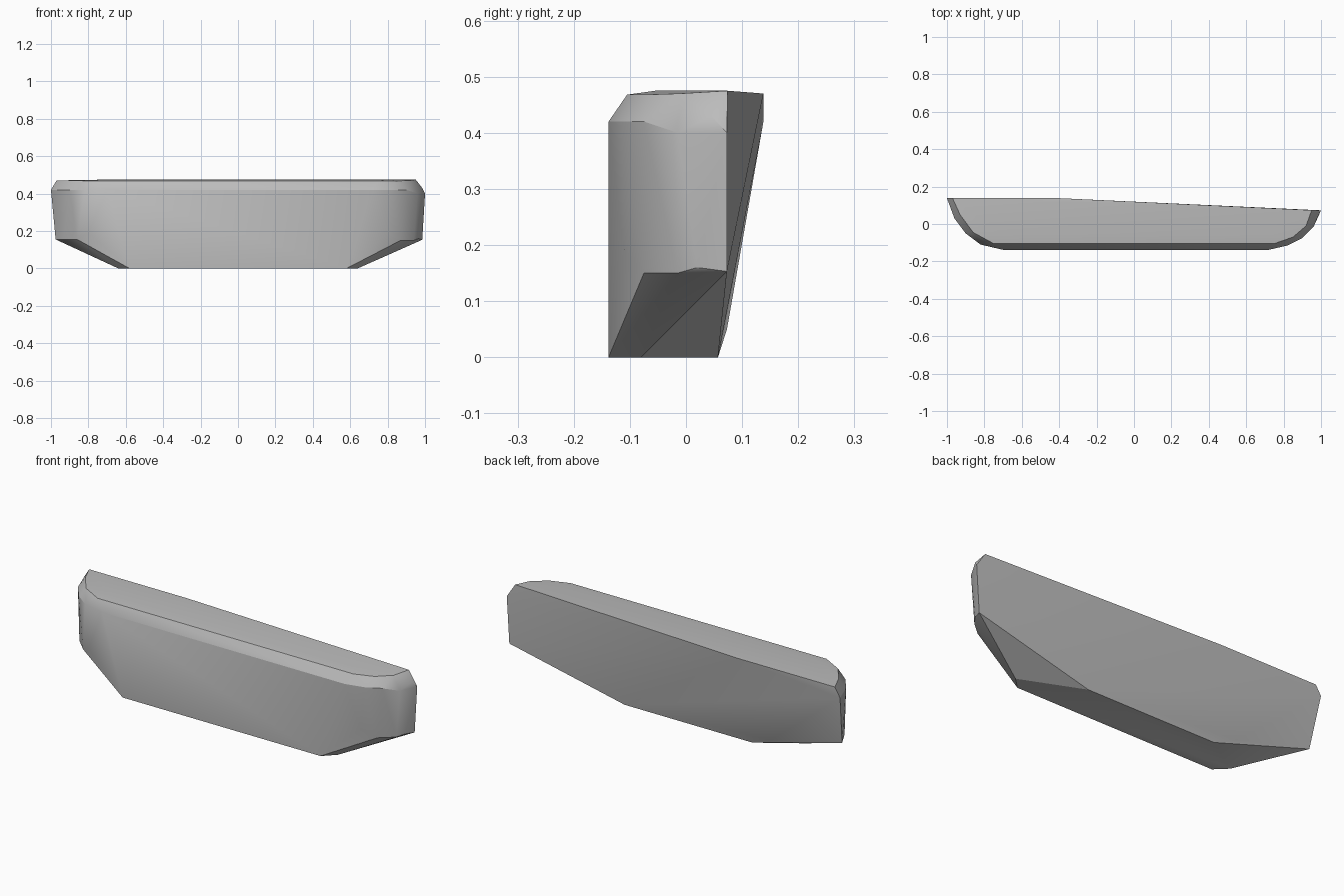
import bpy
import bmesh
import math

cube = bpy.data.objects.get("Cube")
if cube:
    bpy.data.objects.remove(cube, do_unlink=True)


def make_material(name, colour):
    mat = bpy.data.materials.new(name)
    mat.use_nodes = True
    mat.diffuse_color = colour
    mat.node_tree.nodes["Principled BSDF"].inputs["Base Color"].default_value = colour
    return mat


def convex_shell(name, points, mat):
    """Wrap the points in a closed convex body with merged flat panels."""
    bm = bmesh.new()
    for p in points:
        bm.verts.new(p)
    hull = bmesh.ops.convex_hull(bm, input=bm.verts[:])
    spare = set(hull["geom_interior"] + hull["geom_unused"])
    bmesh.ops.delete(bm, geom=[g for g in spare if isinstance(g, bmesh.types.BMVert)],
                     context="VERTS")
    bmesh.ops.dissolve_limit(bm, angle_limit=math.radians(0.5),
                             verts=bm.verts[:], edges=bm.edges[:])
    bmesh.ops.recalc_face_normals(bm, faces=bm.faces[:])
    mesh = bpy.data.meshes.new(name)
    bm.to_mesh(mesh)
    bm.free()
    mesh.materials.append(mat)
    obj = bpy.data.objects.new(name, mesh)
    bpy.context.collection.objects.link(obj)
    bpy.context.view_layer.objects.active = obj
    obj.select_set(True)
    bpy.ops.object.shade_smooth_by_angle(angle=math.radians(28))
    return obj


# Upper rim at each end, curving from the front panel round to the back
right_rim = [(0.72, -0.138, 0.42), (0.82, -0.115, 0.42), (0.90, -0.075, 0.42),
             (0.96, -0.015, 0.40), (0.985, 0.045, 0.43), (1.0, 0.073, 0.40)]
left_rim = [(-0.70, -0.138, 0.42), (-0.82, -0.11, 0.42), (-0.90, -0.05, 0.42),
            (-0.96, 0.03, 0.42), (-1.0, 0.138, 0.42)]

# Lower corners where the end walls meet the sloping underside
right_low = [(0.80, -0.11, 0.19), (0.87, -0.075, 0.15), (0.94, -0.015, 0.15),
             (0.965, 0.02, 0.16), (0.985, 0.073, 0.153)]
left_low = [(-0.80, -0.11, 0.19), (-0.86, -0.07, 0.155), (-0.93, 0.0, 0.155),
            (-0.975, 0.085, 0.155)]

# Crowned top, with a chamfer at the front edge
top = [(0.75, -0.105, 0.468), (0.85, -0.07, 0.468), (0.92, -0.01, 0.47),
       (0.95, 0.074, 0.475), (-0.40, 0.138, 0.47), (-0.97, 0.138, 0.47),
       (-0.93, 0.05, 0.471), (-0.86, -0.045, 0.469), (-0.75, -0.105, 0.468)]
top += [(side * 0.70, -0.055, 0.475) for side in (-1, 1)]

# Flat base and the back's lower edge
base = [(side * x, y, 0) for side in (-1, 1)
        for x, y in ((0.58, -0.138), (0.64, -0.08))]
base += [(0.32, 0.057, 0), (-0.43, 0.057, 0), (-0.55, 0.073, 0.05)]

grey = make_material("plain grey", (0.5, 0.5, 0.5, 1))
convex_shell("body_panel", right_rim + left_rim + right_low + left_low + top + base, grey)
